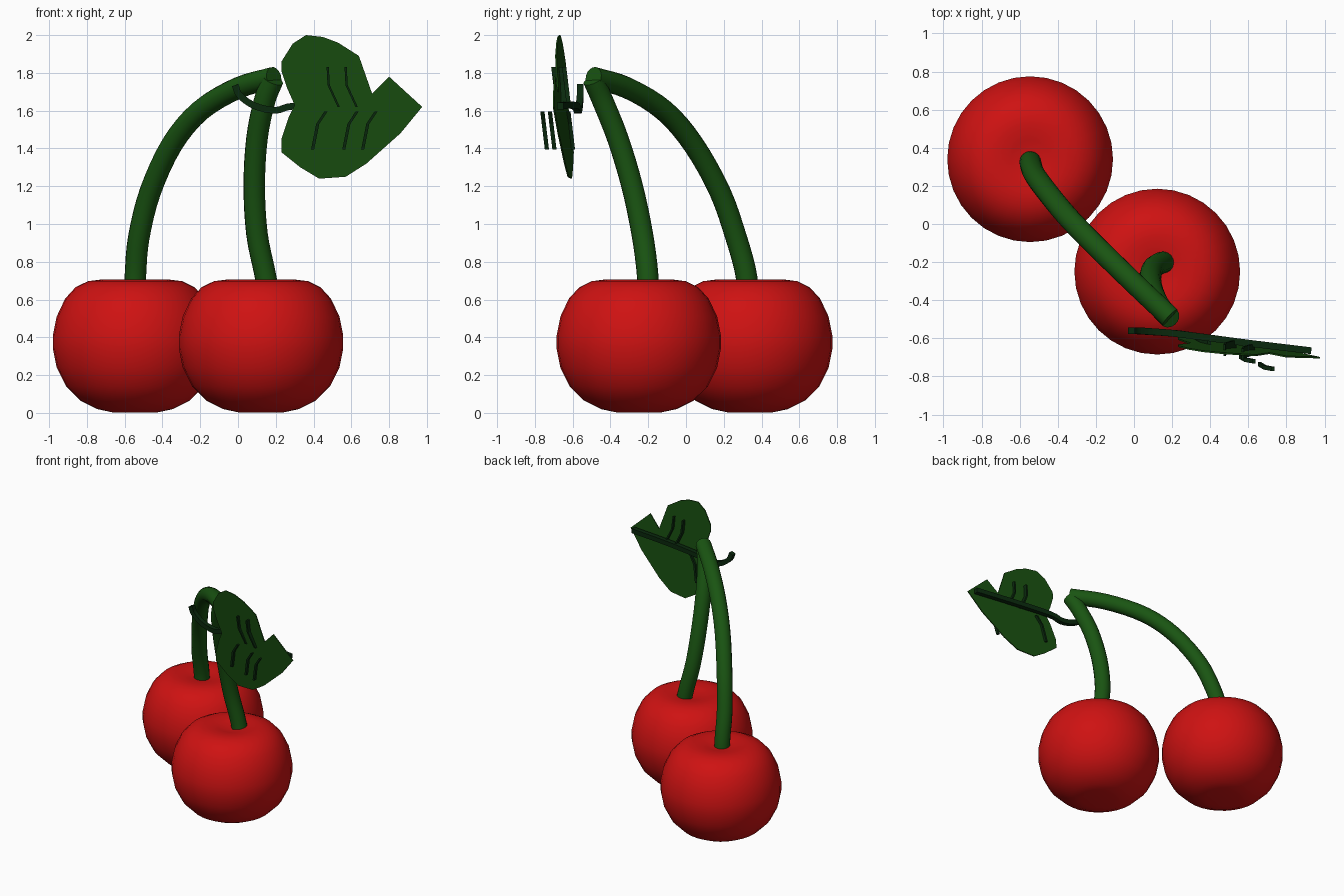
import bpy, bmesh, math
from mathutils import Vector

if "Cube" in bpy.data.objects:
    bpy.data.objects.remove(bpy.data.objects["Cube"])


def material(name, rgb):
    m = bpy.data.materials.new(name)
    m.diffuse_color = (*rgb, 1)
    m.use_nodes = True
    m.node_tree.nodes["Principled BSDF"].inputs["Base Color"].default_value = m.diffuse_color
    return m


RED = material("cherry_red", (0.62, 0.006, 0.006))
STEM = material("stem_green", (0.01, 0.09, 0.006))
LEAF = material("leaf_green", (0.009, 0.075, 0.005))
VEIN = material("vein_green", (0.003, 0.022, 0.004))


def finish(name, bm, mat, smooth=False):
    bmesh.ops.recalc_face_normals(bm, faces=bm.faces)
    me = bpy.data.meshes.new(name)
    bm.to_mesh(me)
    bm.free()
    me.materials.append(mat)
    ob = bpy.data.objects.new(name, me)
    bpy.context.collection.objects.link(ob)
    if smooth:
        bpy.ops.object.select_all(action='DESELECT')
        ob.select_set(True)
        bpy.context.view_layer.objects.active = ob
        bpy.ops.object.shade_smooth_by_angle(angle=math.radians(40))
    return ob


def lathe(name, profile, centre, mat, steps=32):
    bm = bmesh.new()
    vs = [bm.verts.new((centre[0] + r, centre[1], z)) for r, z in profile]
    es = [bm.edges.new(p) for p in zip(vs, vs[1:])]
    bmesh.ops.spin(bm, geom=vs + es, cent=(*centre, 0), axis=(0, 0, 1),
                   angle=math.tau, steps=steps)
    bmesh.ops.remove_doubles(bm, verts=bm.verts, dist=1e-4)
    finish(name, bm, mat, True)


def smooth_path(points, n=4):
    # Catmull-Rom interpolation through the points
    p = [Vector(q) for q in points]
    p = [2 * p[0] - p[1]] + p + [2 * p[-1] - p[-2]]
    out = []
    for a, b, c, d in zip(p, p[1:], p[2:], p[3:]):
        for i in range(n):
            t = i / n
            out.append(0.5 * (2 * b + (c - a) * t + (2 * a - 5 * b + 4 * c - d) * t * t
                              + (3 * b - a - 3 * c + d) * t ** 3))
    return out + [p[-2]]


def tube(name, points, radius, sides, mat, smooth=True):
    path = smooth_path(points)
    bm = bmesh.new()
    rings = []
    for i, c in enumerate(path):
        t = (path[min(i + 1, len(path) - 1)] - path[max(i - 1, 0)]).normalized()
        u = t.cross(Vector((0.6, 0.8, 0) if sides > 4 else (0, 1, 0))).normalized()
        v = t.cross(u)
        ring = []
        for k in range(sides):
            a = math.tau * (k + 0.5) / sides
            ring.append(bm.verts.new(c + radius * (math.cos(a) * u + math.sin(a) * v)))
        rings.append(ring)
    for r, s in zip(rings, rings[1:]):
        for k in range(sides):
            j = (k + 1) % sides
            bm.faces.new((r[k], r[j], s[j], s[k]))
    bm.faces.new(rings[0])
    bm.faces.new(rings[-1])
    finish(name, bm, mat, smooth)


# Cherries
fruit = [(0, 0.012), (0.12, 0.003), (0.2, 0.02), (0.29, 0.065), (0.365, 0.14),
         (0.415, 0.24), (0.435, 0.34), (0.435, 0.41), (0.415, 0.51), (0.37, 0.605),
         (0.315, 0.665), (0.25, 0.697), (0.18, 0.706), (0.1, 0.695), (0, 0.675)]
lathe("cherry_back", fruit, (-0.545, 0.34), RED)
lathe("cherry_front", fruit, (0.122, -0.25), RED)

# Stems
tube("stem_back", [(-0.545, 0.33, 0.62), (-0.542, 0.315, 0.75), (-0.525, 0.265, 0.93),
                   (-0.465, 0.18, 1.17), (-0.35, 0.04, 1.42), (-0.2, -0.115, 1.6),
                   (0, -0.31, 1.72), (0.19, -0.49, 1.775)], 0.057, 16, STEM)
tube("stem_front", [(0.165, -0.2, 0.62), (0.14, -0.205, 0.75), (0.1, -0.232, 0.95),
                    (0.086, -0.285, 1.2), (0.1, -0.36, 1.45), (0.14, -0.44, 1.65),
                    (0.185, -0.49, 1.765)], 0.057, 16, STEM)


# Leaf blade, a thin tilted sheet
def leaf_y(x, z):
    return -0.56 - 0.11 * x - 0.09 * (z - 1.24)


outline = [(0.23, 1.81), (0.23, 1.86), (0.29, 1.955), (0.36, 2.0), (0.45, 1.99),
           (0.53, 1.96), (0.64, 1.89), (0.71, 1.69), (0.80, 1.78), (0.975, 1.62),
           (0.86, 1.48), (0.68, 1.32), (0.57, 1.25), (0.43, 1.24), (0.33, 1.3),
           (0.23, 1.38), (0.23, 1.45), (0.27, 1.57), (0.3, 1.63), (0.26, 1.72)]
bm = bmesh.new()
front = bm.faces.new([bm.verts.new((x, leaf_y(x, z) - 0.004, z)) for x, z in outline])
ext = bmesh.ops.extrude_face_region(bm, geom=[front], use_keep_orig=True)
bmesh.ops.translate(bm, vec=(0, 0.008, 0),
                    verts=[g for g in ext["geom"] if isinstance(g, bmesh.types.BMVert)])
finish("leaf", bm, LEAF)

# Leaf stalk running into the midrib behind the blade
tube("leaf_stalk", [(-0.015, -0.56, 1.735), (0.01, -0.56, 1.68), (0.09, -0.565, 1.625),
                    (0.2, -0.573, 1.602), (0.3, -0.585, 1.625), (0.6, -0.625, 1.63),
                    (0.93, -0.665, 1.625)], 0.025, 4, VEIN, False)


# Veins: bent strips given as front-view points, depth range and y centre
def vein(name, pts, y, depth, w=0.008):
    bm = bmesh.new()
    rings = []
    for x, z in pts:
        yc = y - 0.12 * (z - 1.55)
        rings.append([bm.verts.new((x + dx, yc + dy, z)) for dx, dy in
                      ((-w, -depth), (w, -depth), (w, depth), (-w, depth))])
    for r, s in zip(rings, rings[1:]):
        for k in range(4):
            j = (k + 1) % 4
            bm.faces.new((r[k], r[j], s[j], s[k]))
    bm.faces.new(rings[0])
    bm.faces.new(rings[-1])
    finish(name, bm, VEIN)


for i, (x, y) in enumerate([(0.475, -0.63), (0.57, -0.65)]):
    vein(f"upper_vein_{i + 1}", [(x, 1.83), (x + 0.005, 1.735), (x + 0.058, 1.62)], y, 0.03, 0.006)
for i, (x, y) in enumerate([(0.395, -0.617), (0.465, -0.66), (0.63, -0.715), (0.73, -0.755)]):
    vein(f"lower_vein_{i + 1}", [(x, 1.595), (x - 0.043, 1.53), (x - 0.07, 1.395)], y, 0.011)
